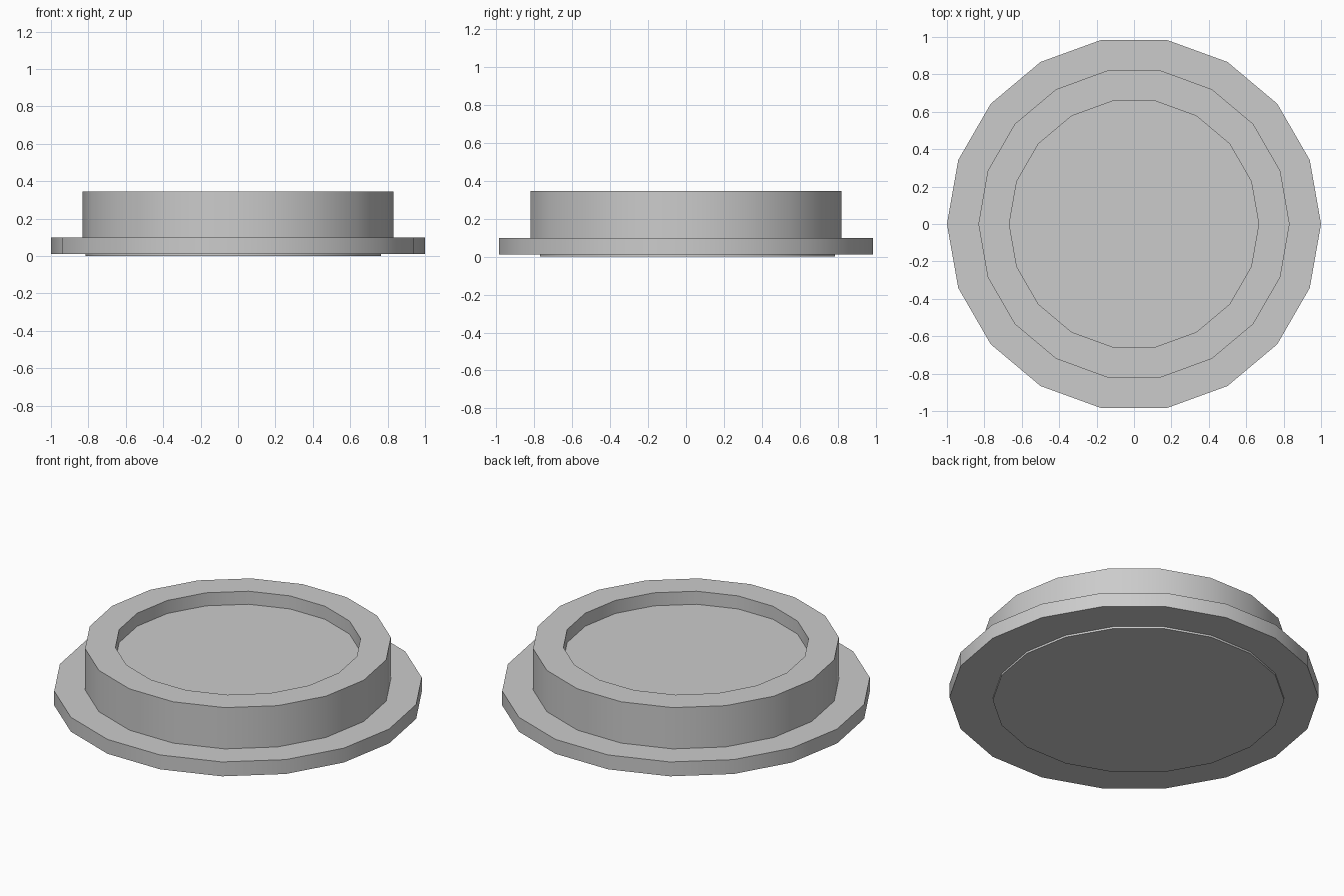
import bpy, bmesh
from math import cos, sin, pi, radians

if "Cube" in bpy.data.objects:
    bpy.data.objects.remove(bpy.data.objects["Cube"])

SIDES = 18


def lathe(name, profile, centre=(0, 0)):
    """Revolve an (radius, z) profile into a closed solid, capped at both ends."""
    bm = bmesh.new()
    rings = []
    for r, z in profile:
        rings.append([bm.verts.new((r * cos(2 * pi * i / SIDES),
                                    r * sin(2 * pi * i / SIDES), z))
                      for i in range(SIDES)])
    for a, b in zip(rings, rings[1:]):
        for i in range(SIDES):
            j = (i + 1) % SIDES
            bm.faces.new((a[i], a[j], b[j], b[i]))
    bm.faces.new(rings[0][::-1])
    bm.faces.new(rings[-1])
    bmesh.ops.recalc_face_normals(bm, faces=bm.faces)
    mesh = bpy.data.meshes.new(name)
    bm.to_mesh(mesh)
    bm.free()
    obj = bpy.data.objects.new(name, mesh)
    obj.location = (centre[0], centre[1], 0)
    bpy.context.collection.objects.link(obj)
    bpy.context.view_layer.objects.active = obj
    obj.select_set(True)
    bpy.ops.object.shade_smooth_by_angle(angle=radians(30))
    obj.select_set(False)
    return obj


# Wide flange, raised rim and shallow recessed top
lathe("flanged_body", [(1.0, 0.012), (1.0, 0.098), (0.832, 0.098),
                       (0.832, 0.345), (0.667, 0.345), (0.667, 0.267)])

# Thin pad under the flange, slightly off centre
lathe("base_pad", [(0.79, 0.0), (0.79, 0.012)], (-0.025, 0.008))
